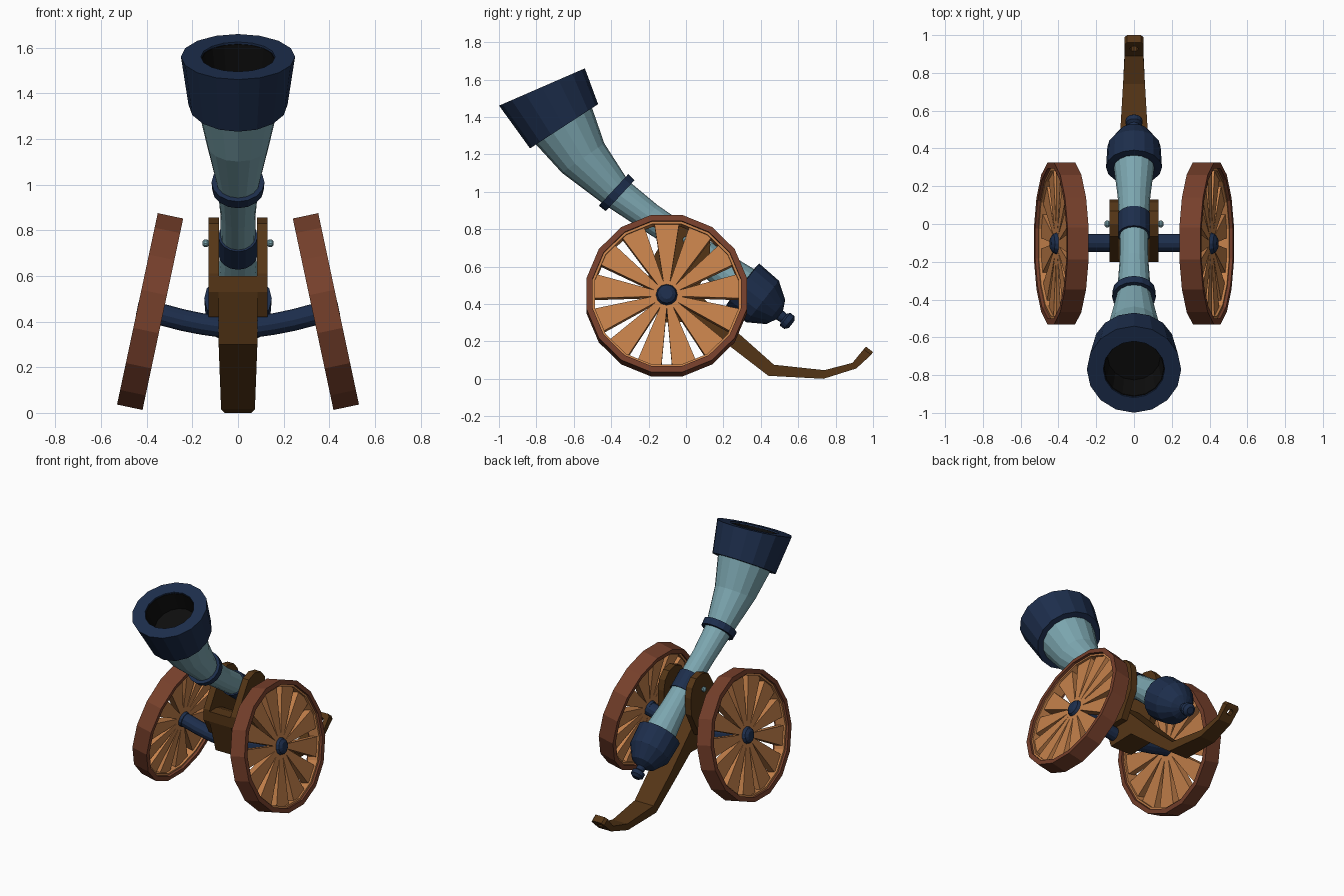
import bpy, bmesh
from math import sin, cos, pi, radians
from mathutils import Matrix, Vector

if "Cube" in bpy.data.objects:
    bpy.data.objects.remove(bpy.data.objects["Cube"])


def mat(name, rgb):
    m = bpy.data.materials.new(name)
    m.diffuse_color = (*rgb, 1)
    m.use_nodes = True
    m.node_tree.nodes["Principled BSDF"].inputs["Base Color"].default_value = m.diffuse_color
    return m


TEAL = mat("pale_metal", (0.20, 0.38, 0.43))
NAVY = mat("dark_metal", (0.012, 0.027, 0.072))
WOOD = mat("dark_wood", (0.09, 0.036, 0.008))
RIM = mat("red_wood", (0.18, 0.05, 0.024))
SPOKE = mat("light_wood", (0.56, 0.22, 0.07))
BLACK = mat("bore_black", (0.004, 0.004, 0.004))


def skin(bm, rings, closed=False):
    """Join a row of equal-sized vertex rings with faces."""
    vs = [[bm.verts.new(p) for p in r] for r in rings]
    n = len(vs[0])
    for i in range(len(vs) if closed else len(vs) - 1):
        a, b = vs[i], vs[(i + 1) % len(vs)]
        for j in range(n):
            k = (j + 1) % n
            bm.faces.new((a[j], a[k], b[k], b[j]))
    if not closed:
        bm.faces.new(vs[0][::-1])
        bm.faces.new(vs[-1])


def finish(bm, name, material, matrix=None, mirror=False):
    bmesh.ops.recalc_face_normals(bm, faces=bm.faces)
    if matrix:
        bm.transform(matrix)
    me = bpy.data.meshes.new(name)
    bm.to_mesh(me)
    bm.free()
    me.materials.append(material)
    ob = bpy.data.objects.new(name, me)
    bpy.context.collection.objects.link(ob)
    if mirror:
        ob.modifiers.new("Mirror", 'MIRROR').use_clip = False
    return ob


def circle(c, u, v, r, n, phase=0.0):
    c, u, v = Vector(c), Vector(u), Vector(v)
    return [c + r * (cos(t) * u + sin(t) * v)
            for t in (phase + 2 * pi * i / n for i in range(n))]


def barrel_part(name, stations, material, n=16):
    """Stations: y, z, radius, elevation of the axis towards the front."""
    bm = bmesh.new()
    skin(bm, [circle((0, y, z), (1, 0, 0), (0, sin(radians(a)), cos(radians(a))), r, n)
              for y, z, r, a in stations])
    return finish(bm, name, material)


# Curved, flaring barrel
barrel_part("barrel", [
    (0.32, 0.485, 0.11, 38), (0.15, 0.615, 0.087, 38), (0.0, 0.733, 0.075, 37),
    (-0.20, 0.868, 0.077, 38), (-0.37, 0.993, 0.09, 43), (-0.55, 1.18, 0.138, 55),
    (-0.655, 1.355, 0.18, 57)], TEAL)
barrel_part("middle_band", [(-0.06, 0.775, 0.086, 37), (0.045, 0.696, 0.086, 37)], NAVY)
barrel_part("neck_ring", [(-0.352, 0.979, 0.113, 43), (-0.387, 1.01, 0.116, 43)], NAVY)

# Muzzle: outer shell, rim, then down into the bore
barrel_part("muzzle", [
    (-0.652, 1.35, 0.15, 57), (-0.652, 1.35, 0.217, 57), (-0.77, 1.56, 0.25, 66.5),
    (-0.77, 1.56, 0.163, 66.5), (-0.70, 1.42, 0.145, 62)], NAVY)
bm = bmesh.new()
skin(bm, [circle((0, y, z), (1, 0, 0), (0, sin(radians(a)), cos(radians(a))), r, 16)
          for y, z, r, a in [(-0.765, 1.552, 0.163, 66.5), (-0.765, 1.552, 0.158, 66.5),
                             (-0.70, 1.425, 0.14, 62), (-0.70, 1.42, 0.145, 62)]], closed=True)
finish(bm, "bore_wall", BLACK)
barrel_part("bore_floor", [(-0.70, 1.42, 0.143, 62), (-0.703, 1.427, 0.143, 62)], BLACK)

# Breech cap with its knob
barrel_part("breech_cap", [
    (0.298, 0.502, 0.115, 38), (0.30, 0.50, 0.148, 38), (0.41, 0.413, 0.141, 38),
    (0.48, 0.357, 0.082, 38), (0.50, 0.341, 0.03, 38), (0.522, 0.325, 0.028, 38),
    (0.53, 0.318, 0.044, 38), (0.552, 0.301, 0.044, 38), (0.565, 0.291, 0.024, 38)], NAVY)

# Trunnion pin with rounded ends
bm = bmesh.new()
skin(bm, [circle((x, 0, 0.743), (0, 1, 0), (0, 0, 1), r, 10) for x, r in [
    (-0.156, 0.008), (-0.148, 0.018), (-0.136, 0.018), (-0.128, 0.01),
    (0.128, 0.01), (0.136, 0.018), (0.148, 0.018), (0.156, 0.008)]])
finish(bm, "trunnion_pin", TEAL)

# Cheek plates either side of the barrel
cheek = [(-0.2, 0.61), (-0.2, 0.53), (-0.14, 0.42), (0.03, 0.42), (0.125, 0.6),
         (0.13, 0.72), (0.115, 0.79), (0.07, 0.84), (0.0, 0.855), (-0.065, 0.83), (-0.11, 0.76)]
bm = bmesh.new()
skin(bm, [[(x, y, z) for y, z in cheek] for x in (0.083, 0.13)])
finish(bm, "cheek_plate", WOOD, mirror=True)

# Trail: top y, z, bottom y, z, half width
trail = [(-0.20, 0.60, -0.20, 0.53, 0.085), (-0.12, 0.60, -0.13, 0.30, 0.085),
         (-0.05, 0.575, 0.07, 0.305, 0.085), (0.29, 0.235, 0.24, 0.17, 0.08),
         (0.47, 0.075, 0.44, 0.016, 0.074), (0.74, 0.046, 0.735, 0.0, 0.058),
         (0.89, 0.085, 0.91, 0.055, 0.05), (0.95, 0.158, 0.99, 0.128, 0.05),
         (0.962, 0.172, 1.0, 0.143, 0.036)]
bm = bmesh.new()
skin(bm, [[(-w, y0, z0), (w, y0, z0), (w, y1, z1), (-w, y1, z1)] for y0, z0, y1, z1, w in trail])
trail_ob = finish(bm, "trail", WOOD)

# Towing hole through the trail tip
bm = bmesh.new()
bmesh.ops.create_cone(bm, cap_ends=True, segments=10, radius1=0.021, radius2=0.021, depth=0.16)
cutter = finish(bm, "hole_cutter", WOOD,
                Matrix.Translation((0, 0.945, 0.117)) @ Matrix.Rotation(radians(50), 4, 'X'))
cutter.hide_render = True
mod = trail_ob.modifiers.new("Hole", 'BOOLEAN')
mod.operation, mod.object = 'DIFFERENCE', cutter
bpy.context.view_layer.objects.active = trail_ob
bpy.ops.object.modifier_apply(modifier="Hole")
bpy.data.objects.remove(cutter)

# Drooping axle
half = [(0.08, 0.378), (0.16, 0.39), (0.24, 0.406), (0.32, 0.427), (0.38, 0.442)]
path = [(-x, z) for x, z in reversed(half)] + [(0, 0.374)] + half
bm = bmesh.new()
skin(bm, [circle((x, -0.1, z), (0, 1, 0), (-x * 0.55, 0, 1), 0.047, 12) for x, z in path])
finish(bm, "axle", NAVY)

# Cambered wheels, built along local x and mirrored
WHEEL = Matrix.Translation((0.385, -0.103, 0.444)) @ Matrix.Rotation(radians(-12), 4, 'Y')
Y, Z = (0, 1, 0), (0, 0, 1)


def hoop(name, r_out, r_in, w, material):
    bm = bmesh.new()
    skin(bm, [circle((x, 0, 0), Y, Z, r, 16, pi / 16) for x, r in
              [(-w, r_in), (-w, r_out), (w, r_out), (w, r_in)]], closed=True)
    finish(bm, name, material, WHEEL, True)


hoop("wheel_rim", 0.437, 0.405, 0.057, RIM)
hoop("wheel_inner_ring", 0.408, 0.392, 0.04, SPOKE)

bm = bmesh.new()
for i in range(13):
    d = Vector((0, sin(2 * pi * i / 13), cos(2 * pi * i / 13)))
    s = Vector((0, d.z, -d.y))
    skin(bm, [[d * r + s * sy * w + Vector((sx * 0.026, 0, 0))
               for sx, sy in ((-1, -1), (1, -1), (1, 1), (-1, 1))]
              for r, w in ((0.035, 0.012), (0.4, 0.068))])
finish(bm, "wheel_spokes", SPOKE, WHEEL, True)

bm = bmesh.new()
skin(bm, [circle((x, 0, 0), Y, Z, r, 12) for x, r in
          [(-0.045, 0.05), (0.025, 0.058), (0.045, 0.05), (0.058, 0.03)]])
finish(bm, "wheel_hub", NAVY, WHEEL, True)
